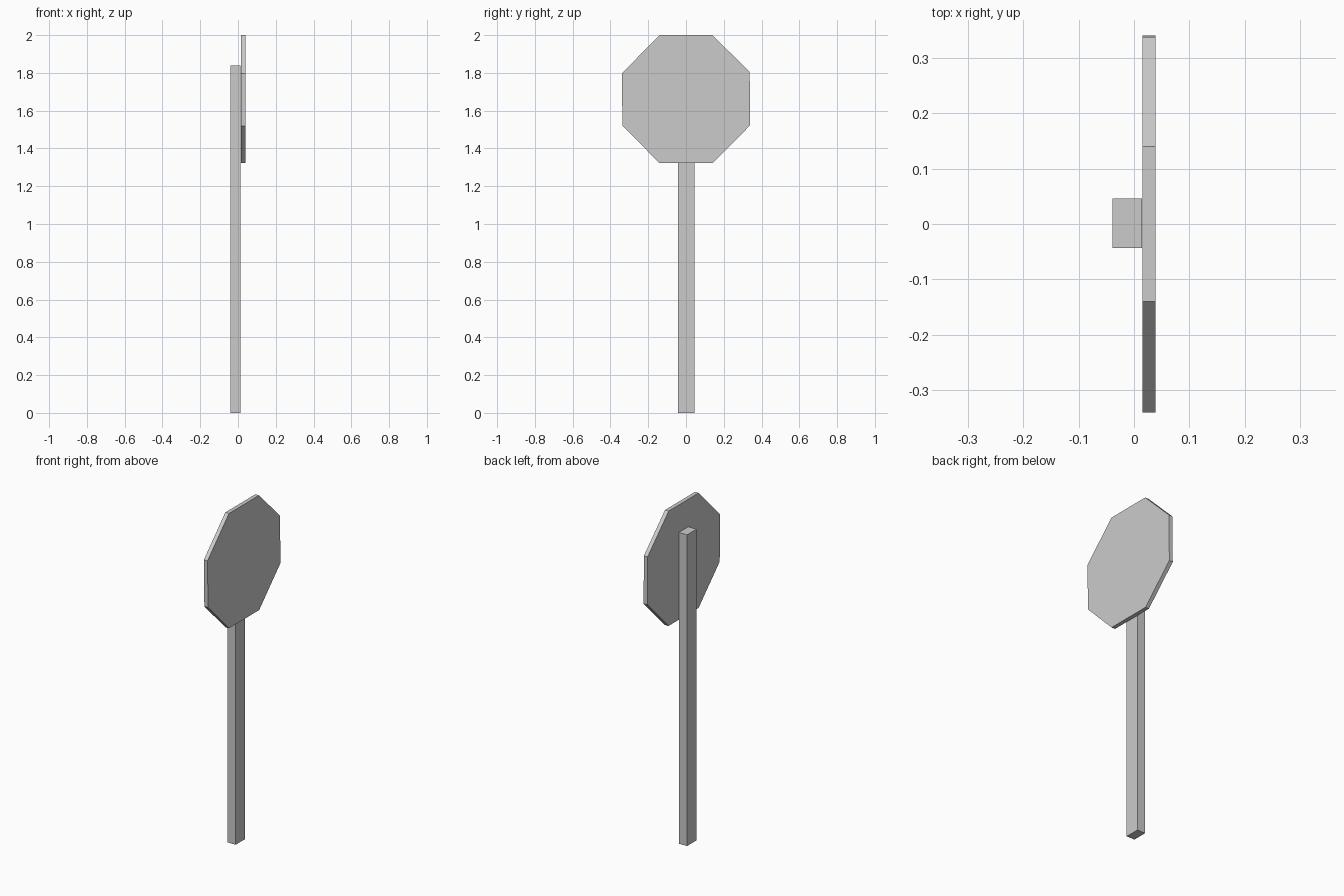
import bpy
import bmesh

if "Cube" in bpy.data.objects:
    bpy.data.objects.remove(bpy.data.objects["Cube"])


def extrude_profile(name, points, offset):
    """Make a closed prism from a flat outline pushed along offset."""
    bm = bmesh.new()
    face = bm.faces.new([bm.verts.new(p) for p in points])
    result = bmesh.ops.extrude_face_region(bm, geom=[face], use_keep_orig=True)
    verts = [g for g in result["geom"] if isinstance(g, bmesh.types.BMVert)]
    bmesh.ops.translate(bm, vec=offset, verts=verts)
    bmesh.ops.recalc_face_normals(bm, faces=bm.faces)
    mesh = bpy.data.meshes.new(name)
    bm.to_mesh(mesh)
    bm.free()
    obj = bpy.data.objects.new(name, mesh)
    bpy.context.collection.objects.link(obj)
    return obj


# Square-cut post standing on the ground
post = [(-0.039, -0.043, 0), (0.0145, -0.043, 0),
        (0.0145, 0.046, 0), (-0.039, 0.046, 0)]
extrude_profile("post", post, (0, 0, 1.838))

# Eight-sided sign plate, slightly uneven, mounted on the +x side of the post
outline = [(-0.14, 2.0), (0.14, 2.0), (0.337, 1.805), (0.34, 1.523),
           (0.142, 1.322), (-0.14, 1.322), (-0.336, 1.52), (-0.34, 1.797)]
extrude_profile("sign_plate", [(0.015, y, z) for y, z in outline], (0.024, 0, 0))
